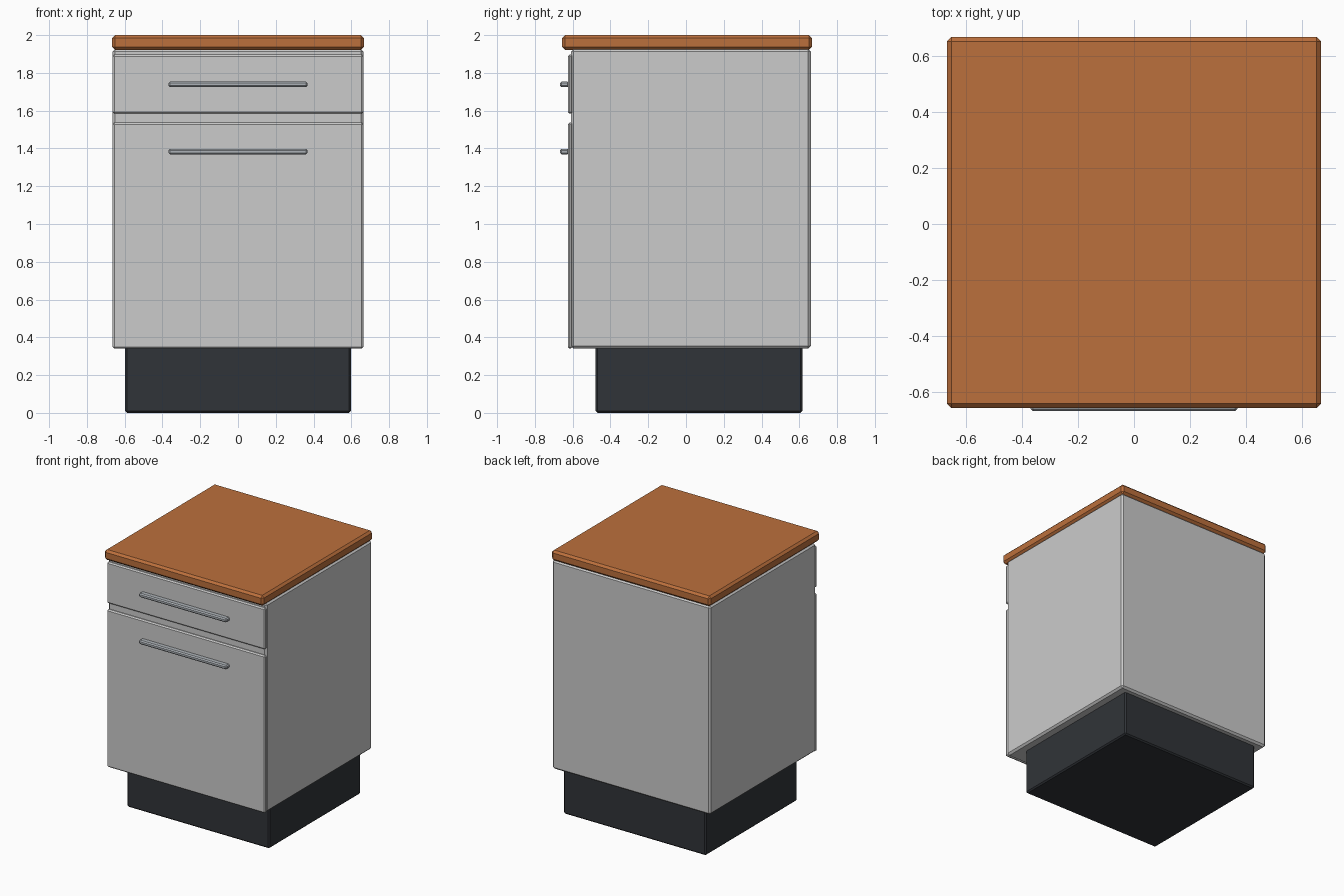
import bpy, bmesh
from mathutils import Vector

if "Cube" in bpy.data.objects:
    bpy.data.objects.remove(bpy.data.objects["Cube"])


def material(name, rgb):
    m = bpy.data.materials.new(name)
    m.diffuse_color = (*rgb, 1)
    m.use_nodes = True
    m.node_tree.nodes["Principled BSDF"].inputs["Base Color"].default_value = m.diffuse_color
    return m


def box(name, x, y, z, chamfer, mat=None):
    """Chamfered box from (min, max) ranges."""
    lo, hi = Vector((x[0], y[0], z[0])), Vector((x[1], y[1], z[1]))
    bm = bmesh.new()
    bmesh.ops.create_cube(bm, size=1)
    for v in bm.verts:
        v.co = [(lo[i] + hi[i]) / 2 + v.co[i] * (hi[i] - lo[i]) for i in range(3)]
    bmesh.ops.bevel(bm, geom=bm.edges[:], offset=chamfer, segments=1,
                    profile=0.5, affect='EDGES')
    mesh = bpy.data.meshes.new(name)
    bm.to_mesh(mesh)
    bm.free()
    ob = bpy.data.objects.new(name, mesh)
    bpy.context.collection.objects.link(ob)
    if mat:
        mesh.materials.append(mat)
    return ob


wood = material("wood", (0.50, 0.16, 0.045))
dark = material("dark_plinth", (0.03, 0.034, 0.04))
steel = material("steel", (0.42, 0.45, 0.48))
W = 0.664

# Plinth, set back from the front
box("plinth", (-0.598, 0.598), (-0.479, 0.616), (0, 0.352), 0.01, dark)

# Cabinet carcass and worktop
box("carcass", (-W, W), (-0.61, 0.661), (0.341, 1.926), 0.014)
box("worktop", (-0.667, 0.667), (-0.656, 0.667), (1.922, 2.0), 0.016, wood)

# Drawer and door panels, each with a bar handle
for part, z, handle_z in (("drawer", (1.584, 1.897), 1.739),
                          ("door", (0.341, 1.537), 1.383)):
    box(part + "_front", (-W, W), (-0.626, -0.6), z, 0.009)
    box(part + "_handle", (-0.368, 0.368), (-0.667, -0.62),
        (handle_z - 0.015, handle_z + 0.015), 0.008, steel)
